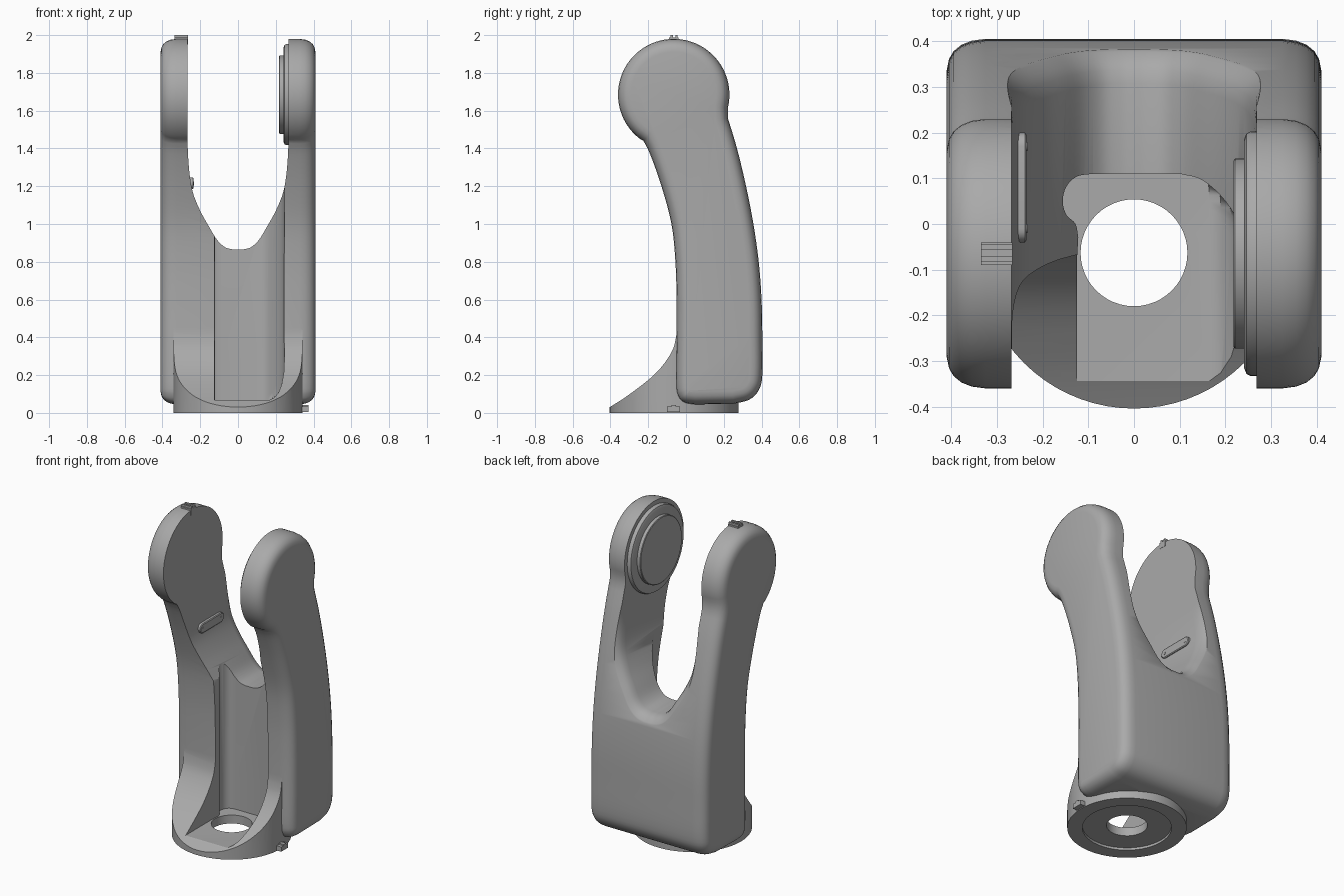
import bpy, bmesh, math
from mathutils import Vector

if "Cube" in bpy.data.objects:
    bpy.data.objects.remove(bpy.data.objects["Cube"], do_unlink=True)

GREY = bpy.data.materials.new("light grey")
GREY.use_nodes = True
GREY.diffuse_color = (0.4, 0.4, 0.4, 1)
GREY.node_tree.nodes["Principled BSDF"].inputs["Base Color"].default_value = (0.4, 0.4, 0.4, 1)


def smooth_curve(pts, steps=4):
    """Open Catmull-Rom curve through 2D points."""
    p = [Vector(q) for q in pts]
    p = [p[0] * 2 - p[1]] + p + [p[-1] * 2 - p[-2]]
    out = []
    for a, b, c, d in zip(p, p[1:], p[2:], p[3:]):
        for i in range(steps):
            t = i / steps
            out.append((b * 2 + (c - a) * t + (a * 2 - b * 5 + c * 4 - d) * t * t
                        + (b * 3 - a - c * 3 + d) * t ** 3) / 2)
    return out + [p[-2]]


def arc(cx, cy, r, start, end, n):
    angles = [math.radians(start + (end - start) * i / n) for i in range(n + 1)]
    return [Vector((cx + r * math.cos(a), cy + r * math.sin(a))) for a in angles]


def offset(pts, d):
    """Move closed outline points outward by d (number or rule of the point)."""
    n = len(pts)
    sign = 1 if sum(pts[i - 1].cross(pts[i]) for i in range(n)) > 0 else -1
    out = []
    for i, q in enumerate(pts):
        t = (pts[(i + 1) % n] - pts[i - 1]).normalized()
        amount = d(q) if callable(d) else d
        out.append(q + Vector((t.y, -t.x)) * sign * amount)
    return out


def loft(name, rings):
    bm = bmesh.new()
    rows = [[bm.verts.new(q) for q in ring] for ring in rings]
    n = len(rows[0])
    for a, b in zip(rows, rows[1:]):
        for i in range(n):
            bm.faces.new((a[i - 1], a[i], b[i], b[i - 1]))
    bm.faces.new(rows[0])
    bm.faces.new(rows[-1])
    bmesh.ops.recalc_face_normals(bm, faces=bm.faces)
    mesh = bpy.data.meshes.new(name)
    bm.to_mesh(mesh)
    bm.free()
    mesh.materials.append(GREY)
    ob = bpy.data.objects.new(name, mesh)
    bpy.context.collection.objects.link(ob)
    return ob


def along_x(name, pts, sections):
    return loft(name, [[(x, q.x, q.y) for q in offset(pts, d)] for x, d in sections])


def along_z(name, pts, levels):
    return loft(name, [[(q.x, q.y, z) for q in offset(pts, d)] for z, d in levels])


def combine(ob, other, operation):
    mod = ob.modifiers.new(operation, "BOOLEAN")
    mod.operation, mod.solver, mod.object = operation, "EXACT", other
    bpy.context.view_layer.objects.active = ob
    bpy.ops.object.modifier_apply(modifier=mod.name)
    bpy.data.objects.remove(other, do_unlink=True)


def box(name, lo, hi):
    corners = [(lo[0], lo[1]), (hi[0], lo[1]), (hi[0], hi[1]), (lo[0], hi[1])]
    return loft(name, [[(x, y, z) for x, y in corners] for z in (lo[2], hi[2])])


HEAD = (-0.065, 1.685)
BASE = (0, -0.063)

# Side outline of the fork: round head, curved arm, rounded foot
back = smooth_curve([(0.222, 1.56), (0.27, 1.4), (0.318, 1.2), (0.357, 1.0), (0.385, 0.8),
                     (0.4, 0.6), (0.404, 0.4), (0.404, 0.2), (0.385, 0.12), (0.335, 0.07), (0.25, 0.048)])
front = smooth_curve([(0.05, 0.045), (-0.01, 0.055), (-0.042, 0.09), (-0.053, 0.16), (-0.05, 0.4),
                      (-0.05, 0.6), (-0.056, 0.8), (-0.077, 1.0), (-0.13, 1.2), (-0.19, 1.37), (-0.225, 1.44)])
outline = back + front + arc(*HEAD, 0.295, 232, -14, 48)

# Fork body with softly rounded outer sides
half = [(0.325, 0), (0.355, -0.004), (0.378, -0.013), (0.395, -0.027), (0.405, -0.044), (0.41, -0.068)]
body = along_x("fork_body", outline, [(-x, d) for x, d in reversed(half)] + half)

# Round base with its front flared down to a lip
base = along_z("base", arc(*BASE, 0.341, 0, 355, 71), [(0, 0), (0.44, 0)])
flare = smooth_curve([(-0.5, -0.02), (-0.405, 0.03), (-0.29, 0.105), (-0.16, 0.21),
                      (-0.08, 0.315), (-0.053, 0.4), (-0.045, 0.5)])
combine(base, along_x("flare_cutter", flare + [Vector((-0.5, 0.5))], [(-1, 0), (1, 0)]), "DIFFERENCE")
combine(body, base, "UNION")


# U-shaped opening between the arms, flaring out where it meets the back
def back_y(z):
    for a, b in zip(back, back[1:]):
        if b.y <= z <= a.y:
            return max(0.25, b.x + (a.x - b.x) * (z - b.y) / (a.y - b.y))
    return 0.25


side = smooth_curve([(0.268, 1.5), (0.266, 1.4), (0.258, 1.28), (0.24, 1.17), (0.2, 1.07),
                     (0.15, 0.98), (0.11, 0.915), (0.07, 0.878), (0.03, 0.866), (0, 0.865)])
side = [Vector((0.268, 2.2))] + side
opening = side + [Vector((-q.x, q.y)) for q in reversed(side[:-1])]
rings = [[(q.x, -1, q.y) for q in opening]]
for step, grow in [(-0.07, 0), (-0.04, 0.006), (-0.018, 0.018), (0, 0.038), (0.03, 0.08)]:
    grown = offset(opening, lambda q: grow * min(1, max(0, (1.45 - q.y) / 0.35)))
    rings.append([(g.x, back_y(q.y) + step, g.y) for q, g in zip(opening, grown)])
combine(body, loft("opening_cutter", rings), "DIFFERENCE")

# Cable channel: flat left wall with a side groove, rounded right corners
channel = [Vector((-0.125, -0.6)), Vector((-0.125, -0.08))]
channel += smooth_curve([(-0.122, -0.03), (-0.128, 0), (-0.148, 0.02), (-0.156, 0.05),
                         (-0.148, 0.082), (-0.125, 0.104), (-0.09, 0.11)])
channel += smooth_curve([(0.1, 0.11), (0.15, 0.096), (0.2, 0.05), (0.235, -0.01), (0.245, -0.06)])
channel += [Vector((0.245, -0.6))]
levels = [(0.068, 0.165), (0.08, 0.19), (0.105, 0.213), (0.15, 0.231), (0.21, 0.242), (0.27, 0.246), (1.2, 0.246)]
combine(body, loft("channel_cutter", [[(min(q.x, w - (0.246 - q.x) * 0.01), q.y, z) for q in channel]
                                      for z, w in levels]), "DIFFERENCE")

# Through hole and shallow recess under the base
for radius, top in [(0.117, 0.3), (0.255, 0.015)]:
    cutter = along_z("round_cutter", arc(*BASE, radius, 0, 352.5, 47), [(-0.1, 0), (top, 0)])
    combine(body, cutter, "DIFFERENCE")

# Joint bearing on the inside of the left arm
joint_ring = along_x("joint_ring", arc(*HEAD, 0.268, 0, 354, 59),
                     [(0.3, 0), (0.256, 0), (0.246, -0.005), (0.241, -0.018)])
joint_disc = along_x("joint_disc", arc(*HEAD, 0.208, 0, 354, 59), [(0.26, 0), (0.221, 0), (0.218, -0.004)])

# Sensor cover on the right arm with two screws
cover = arc(0.17, 1.215, 0.03, -90, 90, 10) + arc(-0.01, 1.215, 0.03, 90, 270, 10)
cover_plate = along_x("cover_plate", cover, [(-0.275, 0), (-0.239, 0), (-0.235, -0.005)])
screws = [along_x("cover_screw", arc(y, 1.215, 0.01, 0, 330, 11), [(-0.24, 0), (-0.233, 0)])
          for y in (-0.01, 0.17)]

# Alignment tabs: ridged one on the right head, one beside the base
box("head_tab", (-0.335, -0.09, 1.95), (-0.266, -0.04, 1.988))
for y in (-0.082, -0.056):
    box("head_tab_ridge", (-0.335, y, 1.96), (-0.266, y + 0.012, 2.0))
box("base_tab", (0.32, -0.1, 0.005), (0.372, -0.032, 0.034))
box("base_tab_ridge", (0.32, -0.078, 0.01), (0.372, -0.054, 0.042))

# Smooth shading with crisp edges
bpy.ops.object.select_all(action="DESELECT")
for ob in [body, joint_ring, joint_disc, cover_plate] + screws:
    ob.select_set(True)
bpy.context.view_layer.objects.active = body
bpy.ops.object.shade_smooth_by_angle(angle=math.radians(32))
